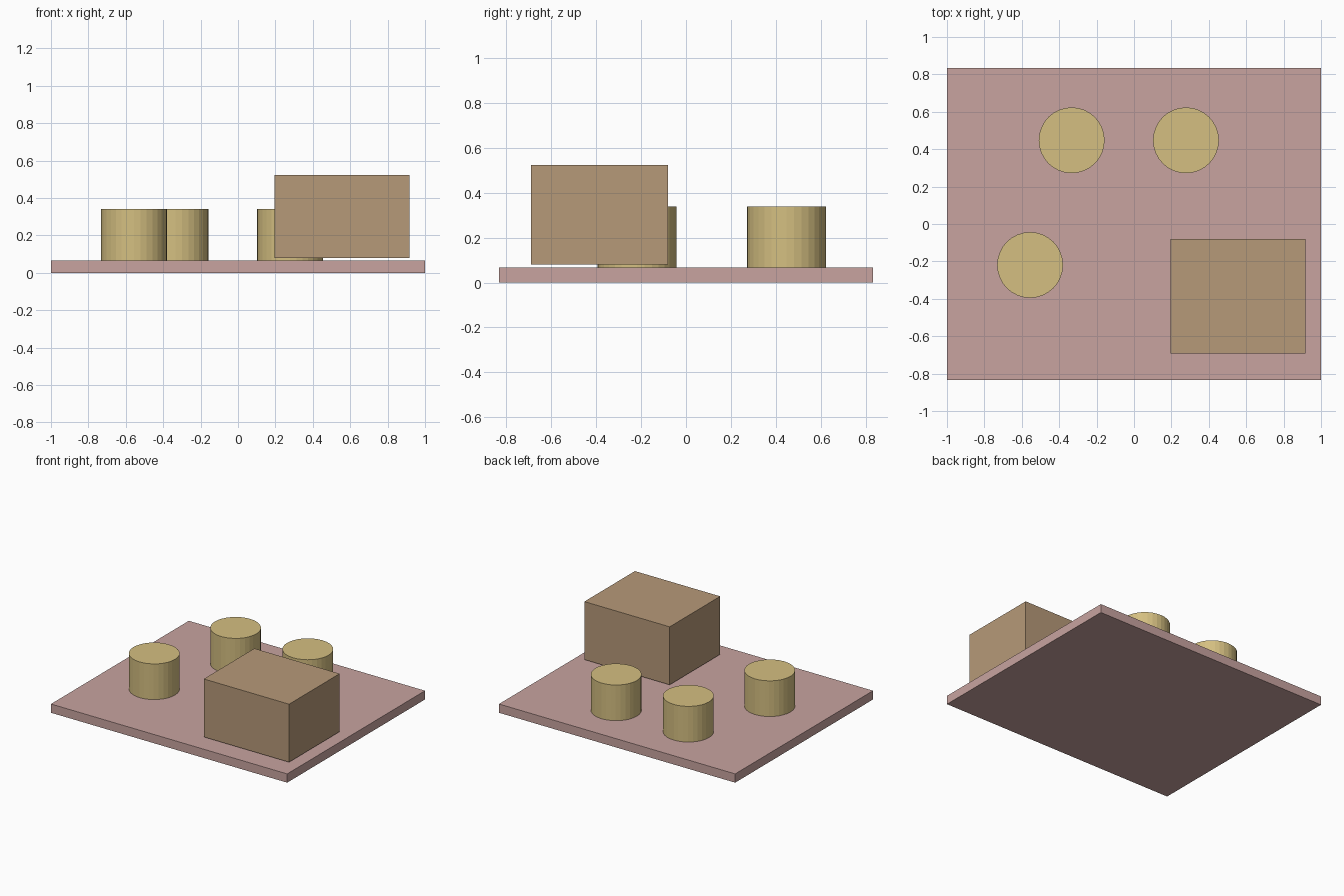
import bpy

if "Cube" in bpy.data.objects:
    bpy.data.objects.remove(bpy.data.objects["Cube"])

U = 1 / 18  # layout module


def finish(obj, name, mat):
    obj.name = name
    obj.data.name = name
    obj.data.materials.append(mat)


def material(name, color):
    mat = bpy.data.materials.new(name)
    mat.diffuse_color = (*color, 1)
    mat.use_nodes = True
    mat.node_tree.nodes["Principled BSDF"].inputs["Base Color"].default_value = mat.diffuse_color
    return mat


def block(name, centre, size, z0, z1, mat):
    bpy.ops.mesh.primitive_cube_add(size=1, location=(*centre, (z0 + z1) / 2))
    obj = bpy.context.object
    obj.scale = (*size, z1 - z0)
    bpy.ops.object.transform_apply(location=False, rotation=False, scale=True)
    finish(obj, name, mat)


def drum(name, centre, radius, z0, z1, mat):
    bpy.ops.mesh.primitive_cylinder_add(
        vertices=32, radius=radius, depth=z1 - z0,
        location=(*centre, (z0 + z1) / 2))
    finish(bpy.context.object, name, mat)


pink = material("pink", (0.58, 0.37, 0.35))
tan = material("tan", (0.47, 0.32, 0.19))
yellow = material("yellow", (0.66, 0.52, 0.22))

# Base plate
plate_top = 0.067
block("base_plate", (0, 0), (2, 30 * U), 0, plate_top, pink)

# Large block, hovering just above the plate
block("large_block", (10 * U, -7 * U + 0.003), (13 * U, 11 * U), 0.08, 0.524, tan)

# Three round drums standing on the plate
for name, x, y in (("drum_back_left", -6, 8),
                   ("drum_back_right", 5, 8),
                   ("drum_front_left", -10, -4)):
    drum(name, (x * U, y * U + 0.003), 0.176, plate_top, 0.34, yellow)
